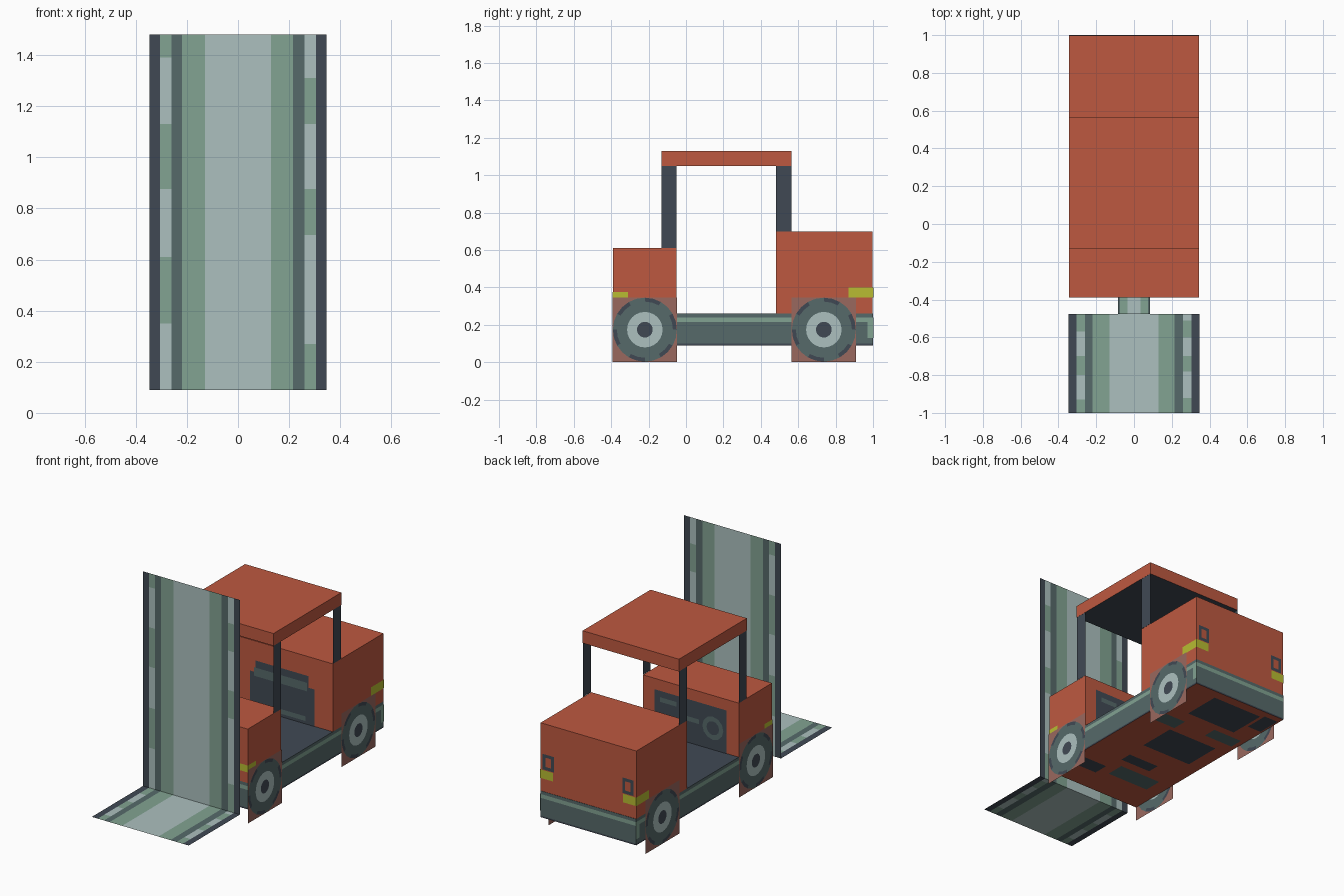
import bpy, math

if "Cube" in bpy.data.objects:
    bpy.data.objects.remove(bpy.data.objects["Cube"])

def lin(c):
    c /= 255
    return c / 12.92 if c <= 0.04045 else ((c + 0.055) / 1.055) ** 2.4

COLOURS = {
    "rust_red": (190, 89, 64), "slate": (64, 73, 84), "teal_grey": (86, 106, 106),
    "pale_grey": (172, 192, 191), "sage_green": (130, 163, 146),
    "lime": (184, 188, 50), "dusty_brown": (154, 104, 94),
}
NAMES = list(COLOURS)
MATS = []
for n, rgb in COLOURS.items():
    m = bpy.data.materials.new(n)
    m.diffuse_color = (*[lin(c) for c in rgb], 1)
    m.use_nodes = True
    m.node_tree.nodes["Principled BSDF"].inputs["Base Color"].default_value = m.diffuse_color
    MATS.append(m)
RED, SLATE, TEAL, PALE, SAGE, LIME, BROWN = range(7)

def make(name, faces):
    """faces: list of (material, corner list)"""
    verts, polys, index = [], [], {}
    for _, pts in faces:
        poly = []
        for p in pts:
            k = tuple(round(c, 5) for c in p)
            if k not in index:
                index[k] = len(verts)
                verts.append(k)
            poly.append(index[k])
        polys.append(poly)
    me = bpy.data.meshes.new(name)
    me.from_pydata(verts, [], polys)
    for m in MATS:
        me.materials.append(m)
    for p, (mat, _) in zip(me.polygons, faces):
        p.material_index = mat
    me.update()
    ob = bpy.data.objects.new(name, me)
    bpy.context.collection.objects.link(ob)
    return ob

def rect(axis, pos, a0, a1, b0, b1, sign=1):
    """Axis-aligned rectangle facing sign * axis"""
    c = [(a0, b0), (a1, b0), (a1, b1), (a0, b1)]
    if axis == "x":
        pts = [(pos, a, b) for a, b in c]
    elif axis == "y":
        pts = [(a, pos, b) for a, b in reversed(c)]
    else:
        pts = [(a, b, pos) for a, b in c]
    return pts if sign > 0 else pts[::-1]

def box(name, w, y0, y1, bands, top, bottom):
    """Box with horizontal colour bands [(z0, z1, material)] on its sides"""
    f = []
    for z0, z1, m in bands:
        for s in (1, -1):
            f.append((m, rect("x", s * w, y0, y1, z0, z1, s)))
        f.append((m, rect("y", y0, -w, w, z0, z1, -1)))
        f.append((m, rect("y", y1, -w, w, z0, z1, 1)))
    f.append((top, rect("z", bands[-1][1], -w, w, y0, y1, 1)))
    f.append((bottom, rect("z", bands[0][0], -w, w, y0, y1, -1)))
    return make(name, f)

W, E = 0.343, 0.002

# Body boxes
box("chassis", W, -0.39, 1.0, [(0.09, 0.10, SLATE), (0.10, 0.215, TEAL),
    (0.215, 0.24, SAGE), (0.24, 0.26, TEAL)], SLATE, RED)
box("front_cowl", W, -0.39, -0.05, [(0.26, 0.61, RED)], RED, RED)
box("rear_cowl", W, 0.48, 1.0 - E, [(0.26, 0.70, RED)], RED, RED)
box("roof", 0.345, -0.13, 0.565, [(1.05, 1.13, RED)], RED, SLATE)

# Flat roof posts
for s, side in ((1, "right"), (-1, "left")):
    make("front_post_" + side, [(SLATE, rect("x", s * 0.344, -0.13, -0.05, 0.61, 1.05, s))])
    make("rear_post_" + side, [(SLATE, rect("x", s * 0.344, 0.48, 0.565, 0.70, 1.05, s))])

# Mast and fork plates: striped sheets with chequered rails
STRIPES = [(-0.305, -0.26, None), (-0.26, -0.22, TEAL), (-0.22, -0.13, SAGE),
           (-0.13, 0.13, PALE), (0.13, 0.215, SAGE), (0.215, 0.26, TEAL), (0.26, 0.305, None)]

def sheet(name, axis, pos, lo, hi, left, right, sign):
    f = [(SLATE, rect(axis, pos, -0.347, -0.305, lo, hi, sign)),
         (SLATE, rect(axis, pos, 0.305, 0.347, lo, hi, sign))]
    for x0, x1, m in STRIPES:
        if m is not None:
            f.append((m, rect(axis, pos, x0, x1, lo, hi, sign)))
            continue
        cuts, col = (left, SAGE) if x0 < 0 else (right, PALE)
        for b1, b0 in zip([hi] + cuts, cuts + [lo]):
            f.append((col, rect(axis, pos, x0, x1, b0, b1, sign)))
            col = SAGE if col == PALE else PALE
    make(name, f)

sheet("mast", "y", -0.476, 0.09, 1.48, [1.39, 1.13, 0.875, 0.61, 0.35],
      [1.31, 1.13, 0.875, 0.695, 0.27], -1)
sheet("forks", "z", 0.09, -1.0, -0.476, [-0.57, -0.70, -0.80, -0.93],
      [-0.51, -0.60, -0.70, -0.78, -0.92], 1)

# Link between mast and body
make("mast_link", [(m, rect("z", 0.20, a, b, -0.476, -0.39)) for a, b, m in
     ((-0.085, -0.075, TEAL), (-0.075, -0.035, SAGE), (-0.035, 0.035, PALE),
      (0.035, 0.075, SAGE), (0.075, 0.085, TEAL))])

# Wheels: flat square sheets holding concentric rings
def wheel(name, x, cy, s):
    cz, n, h = 0.174, 24, 0.173
    ang = [2 * math.pi * (i + 0.5) / n for i in range(n)]
    ang = [2 * math.pi * i / n for i in range(n)]
    def loop(r):
        pts = []
        for a in ang:
            k = r if r else h / max(abs(math.cos(a)), abs(math.sin(a)))
            pts.append((x, cy + k * math.cos(a), cz + k * math.sin(a)))
        return pts
    rings = [(None, 0.171, BROWN), (0.171, 0.15, SLATE), (0.15, 0.095, TEAL), (0.095, 0.042, PALE)]
    f = []
    for r0, r1, m in rings:
        o, q = loop(r0), loop(r1)
        for i in range(n):
            j = (i + 1) % n
            mat = TEAL if m == SLATE and (i // 2) % 2 else m
            f.append((mat, [o[i], o[j], q[j], q[i]][::s]))
    f.append((SLATE, loop(0.042)[::s]))
    make(name, f)

for s, side in ((1, "right"), (-1, "left")):
    wheel("front_wheel_" + side, s * 0.347, -0.22, s)
    wheel("rear_wheel_" + side, s * 0.347, 0.737, s)

# Lamps that wrap the corners, with dark frames at the rear
for s, side in ((1, "right"), (-1, "left")):
    x = s * (W + E)
    def span(a, b):
        return min(s * a, s * b), max(s * a, s * b)
    make("rear_lamp_" + side, [
        (LIME, rect("x", x, 0.87, 1.0 + E, 0.345, 0.40, s)),
        (LIME, rect("y", 1.0 + E, *span(0.25, W + E), 0.345, 0.40, 1)),
        (SAGE, rect("x", x, 0.97, 1.0 + E, 0.13, 0.24, s))])
    make("front_lamp_" + side, [
        (LIME, rect("x", x, -0.39 - E, -0.31, 0.33, 0.375, s)),
        (LIME, rect("y", -0.39 - E, *span(0.25, W + E), 0.33, 0.375, -1))])
    y = 1.0 + E
    make("rear_lamp_frame_" + side, [
        (SLATE, rect("y", y, *span(0.245, 0.325), 0.485, 0.505, 1)),
        (SLATE, rect("y", y, *span(0.245, 0.325), 0.405, 0.425, 1)),
        (SLATE, rect("y", y, *span(0.245, 0.265), 0.425, 0.485, 1)),
        (SLATE, rect("y", y, *span(0.305, 0.325), 0.425, 0.485, 1))])

# Painted seat on the front of the rear cowl
y = 0.48 - E
make("seat", [(SLATE, rect("y", y, -0.25, 0.215, 0.26, 0.50, -1)),
              (SLATE, rect("y", y, -0.21, 0.17, 0.50, 0.575, -1)),
              (TEAL, rect("y", y - E, -0.22, 0.16, 0.475, 0.53, -1)),
              (TEAL, rect("y", y - E, -0.19, 0.15, 0.28, 0.31, -1))])

# Painted control panel on the back of the front cowl
y = -0.05 + E
make("control_panel", [(SLATE, rect("y", y, -0.255, 0.26, 0.26, 0.54, 1)),
                       (TEAL, rect("y", y + E, 0.10, 0.22, 0.47, 0.50, 1)),
                       (TEAL, rect("y", y + E, -0.06, 0.06, 0.40, 0.43, 1))])
def arc(r, a):
    return (-0.16 + r * math.cos(a), y + E, 0.40 + r * math.sin(a))
N = 12
make("steering_wheel", [(TEAL, [arc(0.075, t * i), arc(0.045, t * i), arc(0.045, t * (i + 1)),
     arc(0.075, t * (i + 1))]) for t in [2 * math.pi / N] for i in range(N)])

# Underside panels and axles
z = 0.09 - E
make("underside_panels", [(m, rect("z", z, a, b, c, d, -1)) for m, a, b, c, d in (
    (SLATE, -0.21, 0.15, 0.69, 0.94), (SLATE, -0.25, 0.11, 0.22, 0.47),
    (TEAL, -0.31, -0.10, 0.55, 0.64), (TEAL, 0.10, 0.30, 0.50, 0.60),
    (SLATE, -0.33, -0.23, 0.80, 0.96), (TEAL, -0.25, 0.05, -0.18, -0.06),
    (SLATE, 0.12, 0.31, -0.22, -0.12), (SLATE, -0.12, 0.10, 0.00, 0.08))])
